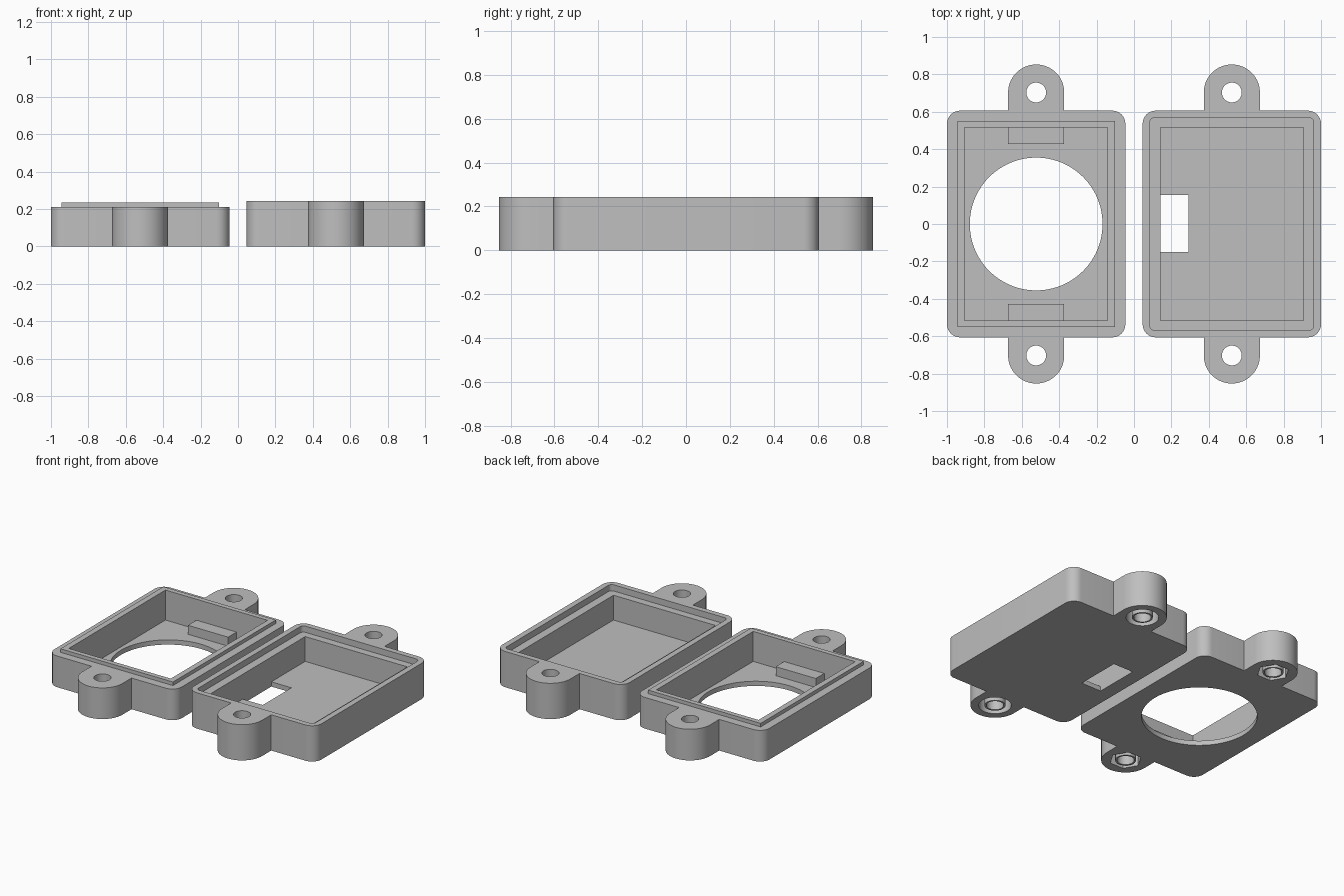
import bpy, bmesh, math

cube = bpy.data.objects.get("Cube")
if cube:
    bpy.data.objects.remove(cube, do_unlink=True)

grey = bpy.data.materials.new("plain_grey")
grey.use_nodes = True
colour = (0.52, 0.52, 0.52, 1)
grey.diffuse_color = colour
grey.node_tree.nodes["Principled BSDF"].inputs["Base Color"].default_value = colour


def prism(name, points, z0, z1):
    """Extrude a flat outline between two heights."""
    bm = bmesh.new()
    face = bm.faces.new([bm.verts.new((x, y, z0)) for x, y in points])
    top = bmesh.ops.extrude_face_region(bm, geom=[face])["geom"]
    for v in top:
        if isinstance(v, bmesh.types.BMVert):
            v.co.z = z1
    bmesh.ops.recalc_face_normals(bm, faces=bm.faces)
    mesh = bpy.data.meshes.new(name)
    bm.to_mesh(mesh)
    bm.free()
    mesh.materials.append(grey)
    obj = bpy.data.objects.new(name, mesh)
    bpy.context.collection.objects.link(obj)
    return obj


def arc(cx, cy, r, start, end, steps):
    angles = [math.radians(start + (end - start) * i / steps) for i in range(steps + 1)]
    return [(cx + r * math.cos(a), cy + r * math.sin(a)) for a in angles]


def circle(cx, cy, r, sides):
    return arc(cx, cy, r, 0, 360, sides)[:-1]


def rectangle(cx, cy, hx, hy, r=0):
    """Rectangle from half sizes, with optional rounded corners."""
    signs = ((1, 1), (-1, 1), (-1, -1), (1, -1))
    if not r:
        return [(cx + sx * hx, cy + sy * hy) for sx, sy in signs]
    points = []
    for i, (sx, sy) in enumerate(signs):
        points += arc(cx + sx * (hx - r), cy + sy * (hy - r), r, 90 * i, 90 * i + 90, 8)
    return points


def combine(target, operation, outline, z0, z1):
    """Add or remove a prism and discard the helper."""
    tool = prism("tool", outline, z0, z1)
    tool.hide_render = True
    mod = target.modifiers.new("shape", "BOOLEAN")
    mod.operation, mod.solver, mod.object = operation, "EXACT", tool
    bpy.context.view_layer.objects.active = target
    bpy.ops.object.modifier_apply(modifier=mod.name)
    mesh = tool.data
    bpy.data.objects.remove(tool, do_unlink=True)
    bpy.data.meshes.remove(mesh)


EAR_Y, EAR_R, HOLE_R, SINK = 0.703, 0.15, 0.053, 0.09


def shell(name, cx, height, sink_sides, sink_r):
    """Rounded body with a screw ear at each end."""
    body = prism(name, rectangle(cx, 0, 0.477, 0.606, 0.07), 0, height)
    for side in (1, -1):
        y = side * EAR_Y
        ear = arc(cx, y, EAR_R, 0, side * 180, 32)
        ear += [(cx - EAR_R, side * 0.56), (cx + EAR_R, side * 0.56)]
        combine(body, "UNION", ear, 0, height)
        # fastener pocket, thin support sleeve and through hole
        combine(body, "DIFFERENCE", circle(cx, y, sink_r, sink_sides), -0.1, SINK)
        combine(body, "UNION", circle(cx, y, HOLE_R + 0.011, 32), 0, SINK + 0.02)
        combine(body, "DIFFERENCE", circle(cx, y, HOLE_R, 32), -0.1, 0.4)
    return body


def finish(obj):
    bpy.ops.object.select_all(action="DESELECT")
    obj.select_set(True)
    bpy.context.view_layer.objects.active = obj
    bpy.ops.object.shade_smooth_by_angle(angle=math.radians(30))


# Front half: raised lip, cavity, round window and two retaining blocks
FRONT_X, FLOOR = -0.523, 0.032
front = shell("front_shell", FRONT_X, 0.211, 6, 0.1)
combine(front, "UNION", rectangle(FRONT_X, 0, 0.421, 0.55), 0.1, 0.235)
combine(front, "DIFFERENCE", rectangle(FRONT_X, 0, 0.382, 0.517), FLOOR, 0.4)
combine(front, "DIFFERENCE", circle(FRONT_X, 0, 0.355, 96), -0.1, 0.1)
for side in (1, -1):
    block = rectangle(FRONT_X, side * 0.483, 0.15, 0.056)
    combine(front, "UNION", block, FLOOR - 0.01, 0.093)
finish(front)

# Back half: stepped rim, cavity and cable slot
BACK_X = 0.523
back = shell("back_shell", BACK_X, 0.242, 48, 0.1)
combine(back, "DIFFERENCE", rectangle(BACK_X, 0, 0.438, 0.568, 0.025), 0.2, 0.4)
combine(back, "DIFFERENCE", rectangle(BACK_X, 0, 0.382, 0.517), FLOOR, 0.4)
combine(back, "DIFFERENCE", rectangle(BACK_X - 0.307, 0.002, 0.075, 0.153), -0.1, 0.1)
finish(back)
